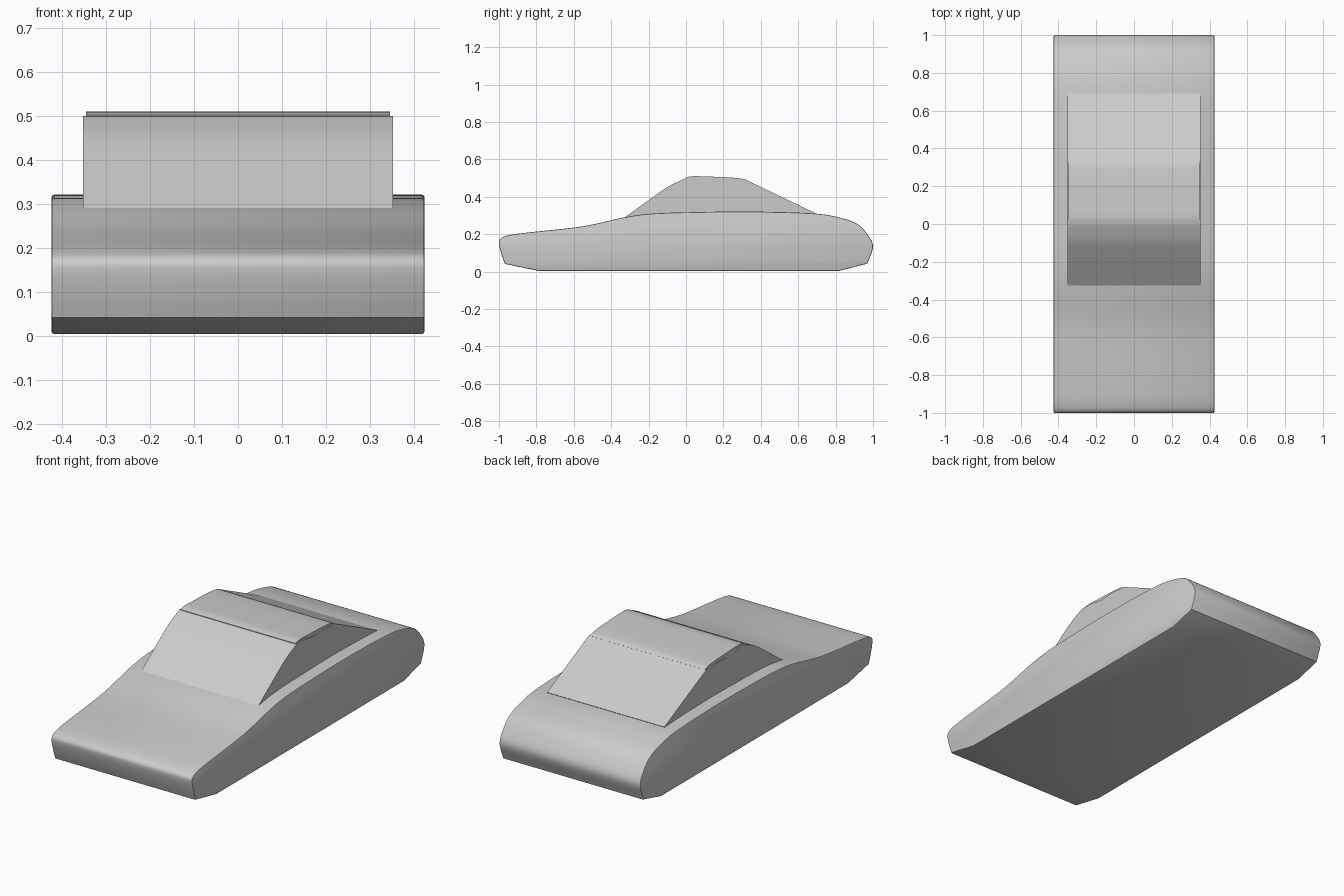
import bpy, bmesh, math
from mathutils import Vector

if "Cube" in bpy.data.objects:
    bpy.data.objects.remove(bpy.data.objects["Cube"])


def spline(pts, steps=6):
    """Catmull-Rom curve through 2D points, ends included."""
    p = [Vector(q) for q in pts]
    p = [2 * p[0] - p[1]] + p + [2 * p[-1] - p[-2]]
    out = []
    for i in range(1, len(p) - 2):
        a, b, c, d = p[i - 1:i + 3]
        for k in range(steps):
            t = k / steps
            out.append(0.5 * (2 * b + (c - a) * t + (2 * a - 5 * b + 4 * c - d) * t * t
                              + (3 * b - a - 3 * c + d) * t ** 3))
    return out + [p[-2]]


def extrude_profile(name, profile, half_width, bevel=0.0):
    """Side profile (y, z) swept across x."""
    bm = bmesh.new()
    face = bm.faces.new([bm.verts.new((-half_width, q[0], q[1])) for q in profile])
    res = bmesh.ops.extrude_face_region(bm, geom=[face])
    moved = [v for v in res["geom"] if isinstance(v, bmesh.types.BMVert)]
    bmesh.ops.translate(bm, verts=moved, vec=(2 * half_width, 0, 0))
    bmesh.ops.recalc_face_normals(bm, faces=bm.faces)
    mesh = bpy.data.meshes.new(name)
    bm.to_mesh(mesh)
    bm.free()
    obj = bpy.data.objects.new(name, mesh)
    bpy.context.collection.objects.link(obj)
    bpy.ops.object.select_all(action='DESELECT')
    obj.select_set(True)
    bpy.context.view_layer.objects.active = obj
    if bevel:
        mod = obj.modifiers.new("edge_round", 'BEVEL')
        mod.width = bevel
        mod.segments = 2
        mod.limit_method = 'ANGLE'
        mod.angle_limit = math.radians(60)
        bpy.ops.object.modifier_apply(modifier=mod.name)
    bpy.ops.object.shade_smooth_by_angle(angle=math.radians(30))
    return obj


# Car body: hood, deck and rounded tail in one curve, flat floor with chamfered ends
upper = spline([(-0.968, 0.041), (-0.986, 0.09), (-1.0, 0.145), (-0.996, 0.172),
                (-0.965, 0.19), (-0.88, 0.205), (-0.62, 0.233), (-0.5, 0.252),
                (-0.33, 0.29), (-0.18, 0.31), (0.05, 0.318), (0.35, 0.321),
                (0.68, 0.311), (0.82, 0.289), (0.915, 0.255), (0.97, 0.2),
                (1.0, 0.134), (0.97, 0.043)])
extrude_profile("body", upper + [(0.82, 0.004), (-0.79, 0.004)], 0.425, 0.006)

# Cabin: windscreen, dipped top and sloping rear window, sunk into the body
windscreen = spline([(-0.33, 0.288), (-0.165, 0.407), (-0.085, 0.46), (0.0, 0.5)])
cabin_top = spline([(0.0, 0.5), (0.07, 0.499), (0.15, 0.486), (0.25, 0.489), (0.33, 0.482)])
rear_window = spline([(0.33, 0.486), (0.51, 0.4), (0.69, 0.313)])
extrude_profile("cabin", windscreen + cabin_top[1:-1] + rear_window
                + [(0.66, 0.27), (-0.3, 0.27)], 0.353)

# Roof panel: thin curved sheet, slightly narrower than the cabin
roof_top = spline([(-0.002, 0.503), (0.04, 0.51), (0.12, 0.508), (0.22, 0.504),
                   (0.3, 0.497), (0.333, 0.486)])
extrude_profile("roof", roof_top + [(0.32, 0.475), (0.01, 0.475)], 0.346)
